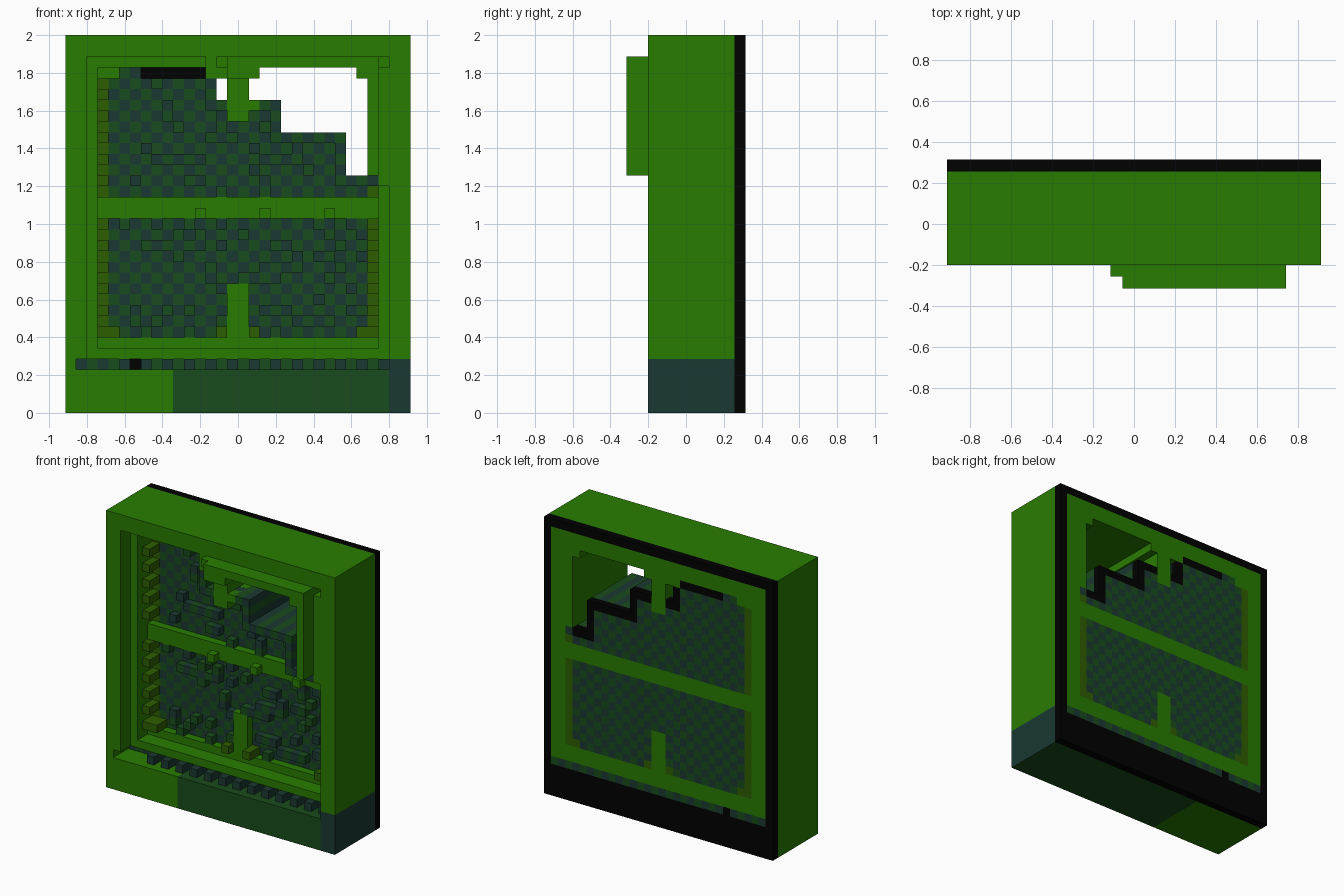
import bpy, bmesh, random

if "Cube" in bpy.data.objects:
    bpy.data.objects.remove(bpy.data.objects["Cube"], do_unlink=True)
random.seed(4)
V = 2 / 35  # one block


def mat(name, col):
    m = bpy.data.materials.new(name)
    m.use_nodes = True
    m.diffuse_color = (*col, 1)
    m.node_tree.nodes["Principled BSDF"].inputs["Base Color"].default_value = (*col, 1)
    return m


GREEN = mat("leaf green", (0.0215, 0.202, 0.0003))
DARK = mat("dark green", (0.0095, 0.072, 0.0115))
BLUE = mat("slate teal", (0.0105, 0.040, 0.032))
OLIVE = mat("olive green", (0.027, 0.113, 0.0004))
BLACK = mat("black", (0.0002, 0.0002, 0.0002))


def pos(i, j, k):
    return ((i - 16) * V, (j - 5.5) * V, k * V)


def finish(name, bm, mats):
    me = bpy.data.meshes.new(name)
    bmesh.ops.recalc_face_normals(bm, faces=bm.faces)
    bm.to_mesh(me)
    bm.free()
    for m in mats:
        me.materials.append(m)
    ob = bpy.data.objects.new(name, me)
    bpy.context.collection.objects.link(ob)
    return ob


def boxes(name, material, *spans):
    """Boxes given as i0, i1, j0, j1, k0, k1 in blocks."""
    bm = bmesh.new()
    for a, b, c, d, e, f in spans:
        vs = bmesh.ops.create_cube(bm, size=1)["verts"]
        for v in vs:
            v.co = pos(b if v.co.x > 0 else a, d if v.co.y > 0 else c, f if v.co.z > 0 else e)
    return finish(name, bm, [material])


DIRS = {(1, 0, 0): ((1, 0, 0), (1, 1, 0), (1, 1, 1), (1, 0, 1)),
        (-1, 0, 0): ((0, 0, 0), (0, 0, 1), (0, 1, 1), (0, 1, 0)),
        (0, 1, 0): ((0, 1, 0), (0, 1, 1), (1, 1, 1), (1, 1, 0)),
        (0, -1, 0): ((0, 0, 0), (1, 0, 0), (1, 0, 1), (0, 0, 1)),
        (0, 0, 1): ((0, 0, 1), (1, 0, 1), (1, 1, 1), (0, 1, 1)),
        (0, 0, -1): ((0, 0, 0), (0, 1, 0), (1, 1, 0), (1, 0, 0))}


def blocks(name, mats, columns):
    """Columns (i, k) -> (front j, back j, material index); only outer faces are made."""
    solid = {(i, j, k): m for (i, k), (a, b, m) in columns.items() for j in range(a, b)}
    bm = bmesh.new()
    verts = {}
    for c, m in solid.items():
        for d, quad in DIRS.items():
            if (c[0] + d[0], c[1] + d[1], c[2] + d[2]) in solid:
                continue
            keys = [(c[0] + q[0], c[1] + q[1], c[2] + q[2]) for q in quad]
            for p in keys:
                if p not in verts:
                    verts[p] = bm.verts.new(pos(*p))
            bm.faces.new([verts[p] for p in keys]).material_index = m
    finish(name, bm, mats)


# Outer frame and base, flush with the black border at the back
boxes("outer_frame", GREEN, (0, 1, 2, 10, 4, 35), (31, 32, 2, 10, 5, 35),
      (1, 31, 2, 10, 34, 35), (1, 2, 2, 11, 5, 34), (30, 31, 2, 11, 5, 34),
      (2, 30, 2, 11, 33, 34))
boxes("base_left", GREEN, (0, 10, 2, 10, 0, 4))
boxes("base_middle", DARK, (10, 30, 2, 10, 0, 4))
corner = boxes("base_corner", BLUE, (30, 32, 2, 10, 0, 5))
corner.data.materials.append(DARK)
for p in corner.data.polygons:
    if p.normal.z < -0.5:
        p.material_index = 1

# Stepped ledge inside the frame
boxes("inner_ledge", GREEN, (2, 3, 4, 11, 6, 33), (29, 30, 4, 11, 6, 21),
      (3, 13, 4, 11, 32, 33), (2, 30, 4, 11, 5, 6), (29, 30, 4, 10, 4, 5),
      (3, 5, 6, 11, 31, 32))

# Window bars
boxes("lower_rail", GREEN, (3, 29, 6, 11, 6, 7))
boxes("middle_rail", GREEN, (3, 29, 6, 11, 18, 20))
boxes("rail_studs", GREEN, *[(i, i + 1, 5, 6, 18, 19) for i in (12, 18, 24)])
boxes("lower_mullion", GREEN, (15, 17, 6, 11, 7, 12))

# Upper right sash, pushed forward
boxes("sash_backing", GREEN, (29, 30, 2, 11, 21, 32), (13, 29, 2, 11, 32, 33),
      (13, 18, 2, 11, 31, 32), (27, 28, 2, 11, 31, 32), (29, 30, 4, 11, 32, 33))
boxes("sash_top_bar", GREEN, (15, 29, 0, 2, 32, 33), (14, 15, 1, 2, 32, 33),
      (15, 18, 0, 2, 31, 32), (27, 28, 0, 2, 31, 32))
boxes("sash_side_bar", GREEN, (28, 29, 0, 11, 22, 32))
boxes("upper_mullion", GREEN, (15, 17, 2, 11, 27, 31), (17, 18, 2, 10, 28, 29))


# Checkered panes, the upper one with a stepped broken edge
def pane_top(i):
    if i in (5, 6):
        return 32
    return 31 if i < 14 else 29 if i < 20 else 26 if i < 26 else 22


def in_upper(i, k):
    return 3 <= i < 29 and 20 <= k < pane_top(i)


def in_lower(i, k):
    return 3 <= i < 29 and 7 <= k < 18


def mullion(i, k):
    return i in (15, 16) and (k < 12 or k >= 27)


def broken_edge(i, k):
    return i >= 13 and in_upper(i, k) and not all(
        in_upper(min(i + a, 28), k + b) for a, b in ((1, 0), (0, 1), (1, 1)))


# Raised strips on the panes: i start, i end, row
raised = set()
for a, b, k in ((7, 13, 15), (16, 20, 12), (21, 25, 8), (18, 21, 9), (9, 12, 23), (18, 22, 23)):
    raised |= {(i, k) for i in range(a, b)}
raised |= {(random.randrange(5, 28), random.randrange(7, 31)) for _ in range(90)}

fillets = {(4, 7), (14, 7), (17, 7), (27, 7)}
lower, upper, edge = {}, {}, {}
for i in range(3, 29):
    for k in range(7, 32):
        if mullion(i, k) or not (in_lower(i, k) or in_upper(i, k)):
            continue
        m, back = (i + k) % 2, 11
        front = 6 if (i, k) in raised else 7
        if i in (3, 28) or (i, k) in fillets:
            m = 2
            front = 5 if k % 2 else 7
        if broken_edge(i, k):
            front, m = 2, (i + k) % 2
            if i < 28:
                back = 10
                edge[i, k] = (10, 11, 0)
        (lower if k < 18 else upper)[i, k] = (front, back, m)
blocks("lower_pane", [DARK, BLUE, OLIVE], lower)
blocks("upper_pane", [DARK, BLUE, OLIVE], upper)

# Black trim along the broken edge
edge.update({(i, 31): (10, 11, 0) for i in range(7, 13)})
blocks("broken_edge_trim", [BLACK], edge)

# Toothed strip along the sill, with one gap
blocks("sill_strip", [DARK, BLUE],
       {(i, 4): (3 if i % 2 and i > 4 else 10 if i > 28 else 5, 11, i % 2)
        for i in range(1, 31) if i != 6})

# Black back border
boxes("back_border", BLACK, (0, 1, 10, 11, 4, 34), (31, 32, 10, 11, 4, 34),
      (0, 32, 10, 11, 34, 35), (0, 32, 10, 11, 0, 4), (6, 7, 10, 11, 4, 5),
      (30, 31, 10, 11, 4, 5))
